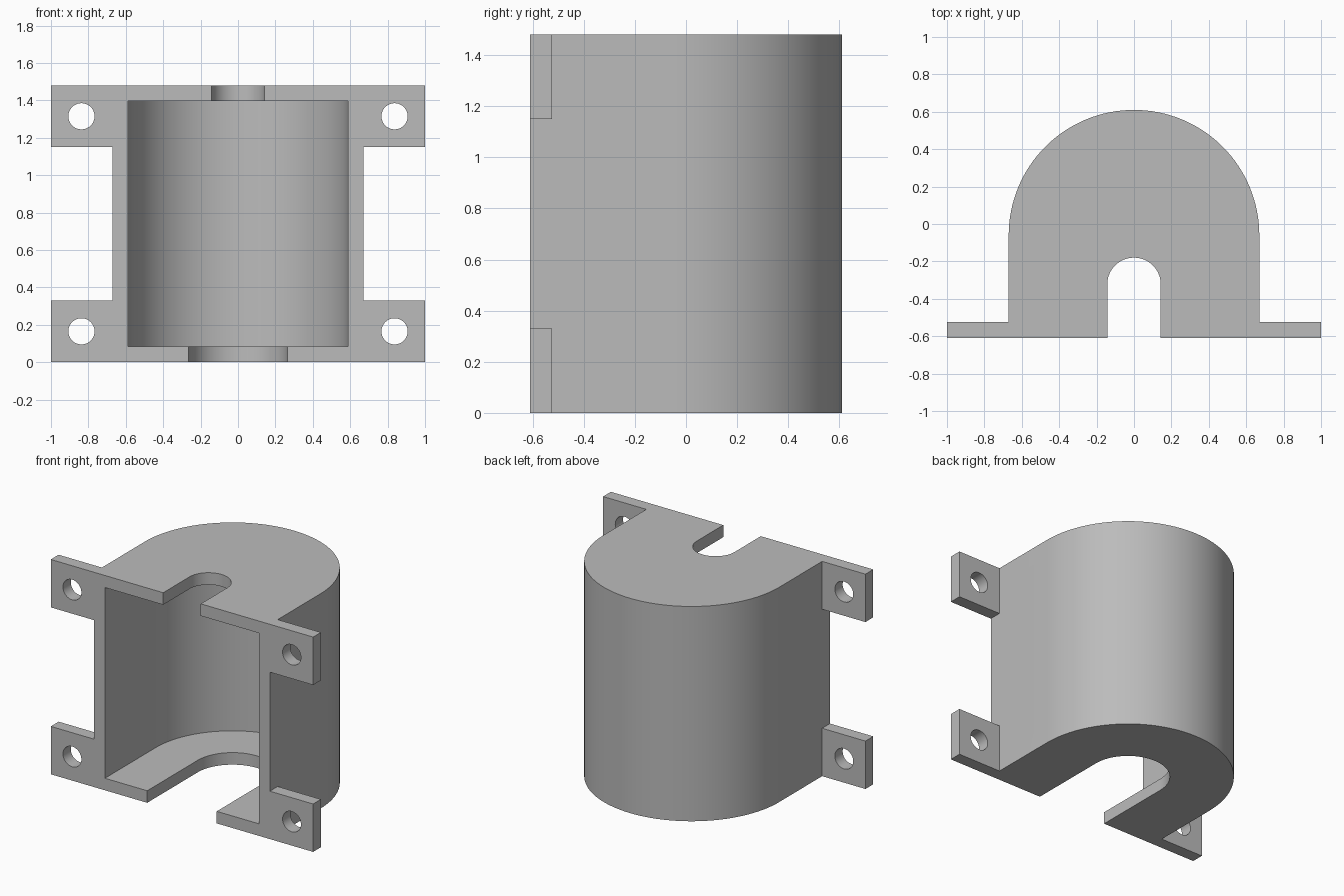
import bpy, bmesh, math
from mathutils import Matrix

cube = bpy.data.objects.get("Cube")
if cube:
    bpy.data.objects.remove(cube, do_unlink=True)

HEIGHT, FRONT, AXIS_Y = 1.48, -0.61, -0.06
OUTER, WALL = 0.67, 0.083
TAB_H, TAB_BACK = 0.33, -0.525

grey = bpy.data.materials.new("plain grey")
grey.use_nodes = True
grey.diffuse_color = (0.5, 0.5, 0.5, 1)
grey.node_tree.nodes["Principled BSDF"].inputs["Base Color"].default_value = grey.diffuse_color


def arc(radius, cy, steps=64):
    """Half circle from +x round the back to -x."""
    return [(radius * math.cos(math.pi * i / steps), cy + radius * math.sin(math.pi * i / steps))
            for i in range(steps + 1)]


def prism(name, points, z0, z1):
    """Extrude a plan outline between two heights."""
    bm = bmesh.new()
    face = bm.faces.new([bm.verts.new((x, y, z0)) for x, y in points])
    ext = bmesh.ops.extrude_face_region(bm, geom=[face])
    top = [v for v in ext["geom"] if isinstance(v, bmesh.types.BMVert)]
    bmesh.ops.translate(bm, verts=top, vec=(0, 0, z1 - z0))
    bmesh.ops.recalc_face_normals(bm, faces=bm.faces)
    mesh = bpy.data.meshes.new(name)
    bm.to_mesh(mesh)
    bm.free()
    mesh.materials.append(grey)
    obj = bpy.data.objects.new(name, mesh)
    bpy.context.collection.objects.link(obj)
    return obj


def arch(radius, cy, front):
    """Round-backed outline open towards the front."""
    return [(-radius, front), (radius, front)] + arc(radius, cy)


def cut(target, cutter):
    """Subtract the cutter, then discard it."""
    mod = target.modifiers.new("cut", "BOOLEAN")
    mod.operation, mod.solver, mod.object = "DIFFERENCE", "EXACT", cutter
    bpy.context.view_layer.objects.active = target
    bpy.ops.object.modifier_apply(modifier=mod.name)
    bpy.data.objects.remove(cutter, do_unlink=True)


# Housing outline with full-height side flanges
outline = [(-1, TAB_BACK), (-1, FRONT), (1, FRONT), (1, TAB_BACK), (OUTER, TAB_BACK)]
outline += arc(OUTER, AXIS_Y) + [(-OUTER, TAB_BACK)]
housing = prism("motor_housing", outline, 0, HEIGHT)

# Inner cavity, open at the front
cut(housing, prism("cavity", arch(OUTER - WALL, AXIS_Y, -0.8), WALL, HEIGHT - WALL))
# Wide slot in the floor, narrow slot in the roof
cut(housing, prism("floor_slot", arch(0.265, AXIS_Y, -0.8), -0.1, 0.2))
cut(housing, prism("roof_slot", arch(0.143, -0.323, -0.8), HEIGHT - 0.2, HEIGHT + 0.1))

for side in (-1, 1):
    # Gap between upper and lower mounting tabs
    gap = [(side * OUTER, -0.8), (side * 1.2, -0.8), (side * 1.2, -0.4), (side * OUTER, -0.4)]
    cut(housing, prism("tab_gap", gap, TAB_H, HEIGHT - TAB_H))
    # Screw holes through the tabs
    for z in (TAB_H / 2, HEIGHT - TAB_H / 2):
        ring = [(0.07 * math.cos(math.tau * i / 48), 0.07 * math.sin(math.tau * i / 48))
                for i in range(48)]
        hole = prism("screw_hole", ring, -0.12, 0.12)
        hole.data.transform(Matrix.Translation((side * 0.837, -0.57, z))
                            @ Matrix.Rotation(math.pi / 2, 4, "X"))
        cut(housing, hole)

# Smooth the curved walls, keep corners crisp
bpy.ops.object.select_all(action="DESELECT")
housing.select_set(True)
bpy.context.view_layer.objects.active = housing
bpy.ops.object.shade_smooth_by_angle(angle=math.radians(30))
